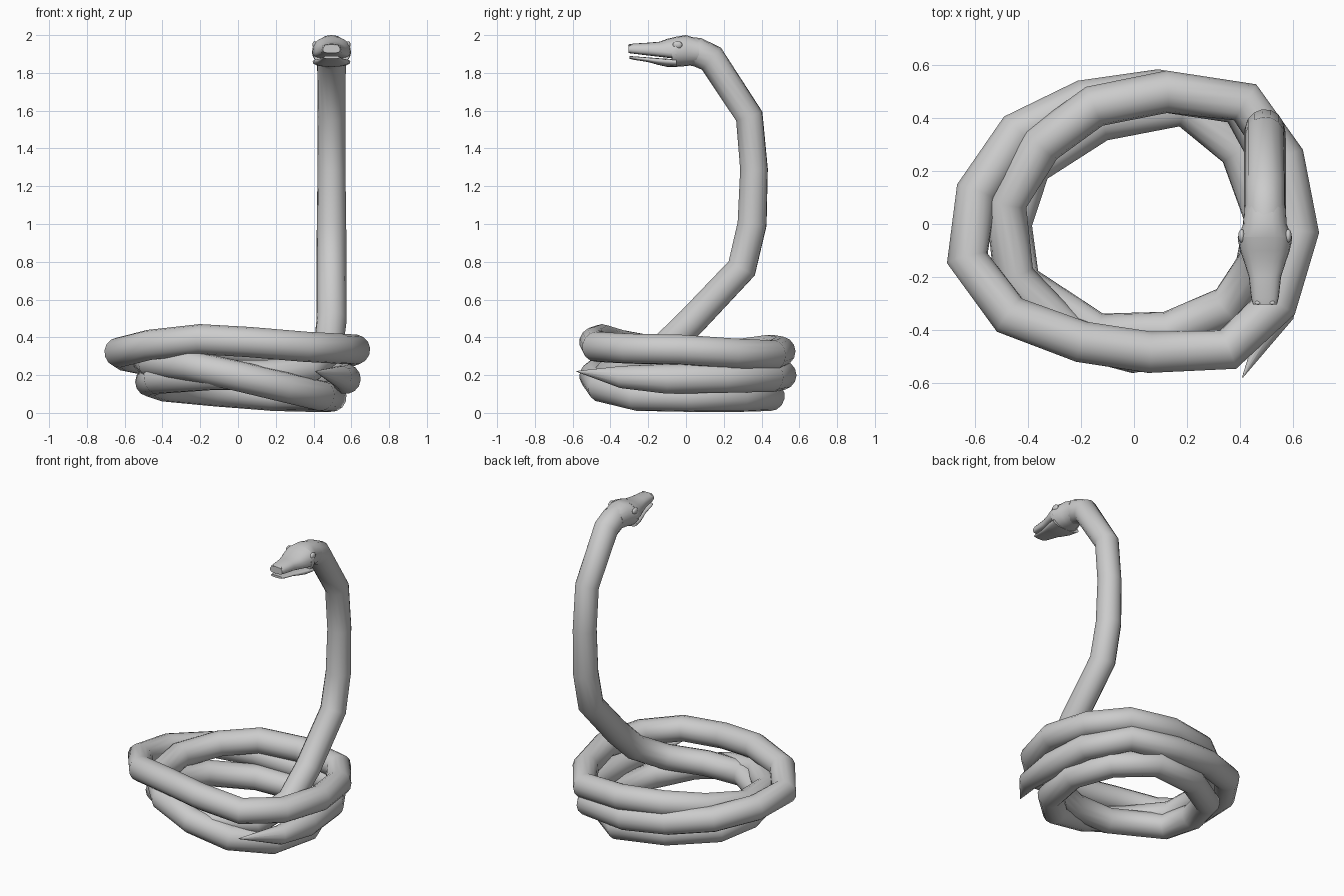
import bpy, bmesh, math
from mathutils import Vector

if "Cube" in bpy.data.objects:
    bpy.data.objects.remove(bpy.data.objects["Cube"])

grey = bpy.data.materials.new("snake_grey")
grey.diffuse_color = (0.6, 0.6, 0.6, 1)
grey.use_nodes = True
grey.node_tree.nodes["Principled BSDF"].inputs["Base Color"].default_value = grey.diffuse_color
SIDES = 14
HX = 0.495  # centre line of neck and head


def loft(name, rings):
    """Skin a list of closed rings and cap both ends."""
    bm = bmesh.new()
    loops = [[bm.verts.new(p) for p in ring] for ring in rings]
    n = len(loops[0])
    for a, b in zip(loops, loops[1:]):
        for i in range(n):
            bm.faces.new((a[i], a[(i + 1) % n], b[(i + 1) % n], b[i]))
    bm.faces.new(loops[0])
    bm.faces.new(loops[-1])
    bmesh.ops.recalc_face_normals(bm, faces=bm.faces)
    for f in bm.faces:
        f.smooth = True
    for e in bm.edges:
        if len(e.link_faces) == 2 and e.calc_face_angle() > math.radians(55):
            e.smooth = False
    me = bpy.data.meshes.new(name)
    bm.to_mesh(me)
    bm.free()
    me.materials.append(grey)
    ob = bpy.data.objects.new(name, me)
    bpy.context.collection.objects.link(ob)
    return ob


def sweep(name, path, radii):
    """Round tube along a path, carrying the frame from ring to ring."""
    pts = [Vector(p) for p in path]
    up, rings = Vector((0, 0, 1)), []
    for i, p in enumerate(pts):
        before = (p - pts[max(i - 1, 0)]).normalized()
        after = (pts[min(i + 1, len(pts) - 1)] - p).normalized()
        t = (before + after).normalized()
        up = (up - t * up.dot(t)).normalized()
        side = t.cross(up)
        rings.append([p + radii[i] * (math.cos(a) * side + math.sin(a) * up)
                      for a in (2 * math.pi * k / SIDES for k in range(SIDES))])
    return loft(name, rings)


def head_part(name, sections, top_power=1.0, bottom_power=1.0):
    """Sections are (y, half width, bottom, middle, top)."""
    rings = []
    for y, w, bot, mid, top in sections:
        ring = []
        for k in range(20):
            a = 2 * math.pi * k / 20
            s, c = math.sin(a), math.cos(a)
            z = mid + (top - mid) * s ** top_power if s > 0 else mid - (mid - bot) * (-s) ** bottom_power
            ring.append((HX + w * math.copysign(abs(c) ** 0.85, c), y, z))
        rings.append(ring)
    return loft(name, rings)


# Body: tail, upper coil, lower coil, then the raised neck
path = [
    (.41, -.58, .22), (.545, -.34, .19), (.57, -.1, .18), (.545, .2, .185), (.40, .45, .19),
    (.09, .505, .20), (-.19, .465, .23), (-.44, .345, .27), (-.595, .12, .30),
    (-.63, -.13, .32), (-.47, -.345, .36), (-.2, -.445, .39), (.06, -.485, .375),
    (.355, -.475, .35), (.54, -.3, .34), (.62, -.03, .335), (.565, .25, .315),
    (.42, .46, .305), (.125, .50, .325), (-.15, .445, .335), (-.35, .30, .315),
    (-.485, .08, .285), (-.455, -.2, .265), (-.25, -.42, .25), (0, -.485, .195),
    (.25, -.445, .135), (.44, -.26, .09), (.495, .02, .085), (.40, .28, .085),
    (.19, .445, .09), (-.13, .39, .115), (-.39, .22, .14), (-.465, 0, .165),
    (-.43, -.22, .18), (-.14, -.415, .2), (.13, -.41, .2), (.36, -.31, .22),
    (.475, -.14, .32), (HX, .03, .485), (HX, .295, .765), (HX, .35, 1.0), (HX, .36, 1.29),
    (HX, .335, 1.57), (HX, .135, 1.875), (HX, .06, 1.91), (HX, .0, 1.917)]
radii = [.002, .06] + [.08] * (len(path) - 8) + [.078, .074, .074, .077, .077, .075]
sweep("body", path, radii)

# Head: skull, upper jaw and lower jaw with an open mouth slit
head_part("skull", [
    (.07, .078, 1.845, 1.91, 1.977), (0, .082, 1.836, 1.915, 2.0),
    (-.05, .103, 1.832, 1.912, 1.992), (-.075, .1, 1.835, 1.91, 1.985)])
head_part("upper_jaw", [
    (-.05, .103, 1.874, 1.905, 1.992), (-.1, .094, 1.88, 1.908, 1.98),
    (-.14, .08, 1.885, 1.912, 1.965), (-.2, .061, 1.892, 1.918, 1.96),
    (-.28, .052, 1.902, 1.922, 1.955), (-.305, .045, 1.905, 1.925, 1.95)], 0.8, 0.5)
head_part("lower_jaw", [
    (-.05, .1, 1.832, 1.858, 1.872), (-.1, .092, 1.832, 1.862, 1.875),
    (-.15, .076, 1.843, 1.865, 1.878), (-.2, .06, 1.857, 1.87, 1.882),
    (-.28, .048, 1.87, 1.88, 1.888), (-.3, .042, 1.875, 1.882, 1.89)], 0.5, 0.9)


def bead(name, loc, scale):
    bpy.ops.mesh.primitive_uv_sphere_add(segments=12, ring_count=8, radius=1, location=loc)
    ob = bpy.context.object
    ob.name, ob.scale = name, scale
    ob.data.materials.append(grey)
    bpy.ops.object.shade_smooth()


# Eyes and nostrils, mirrored about the head centre line
for side, s in (("left", -1), ("right", 1)):
    bead(side + "_eye", (HX + s * .088, -.045, 1.948), (.013, .026, .02))
    bead(side + "_nostril", (HX + s * .027, -.298, 1.946), (.011, .008, .006))
